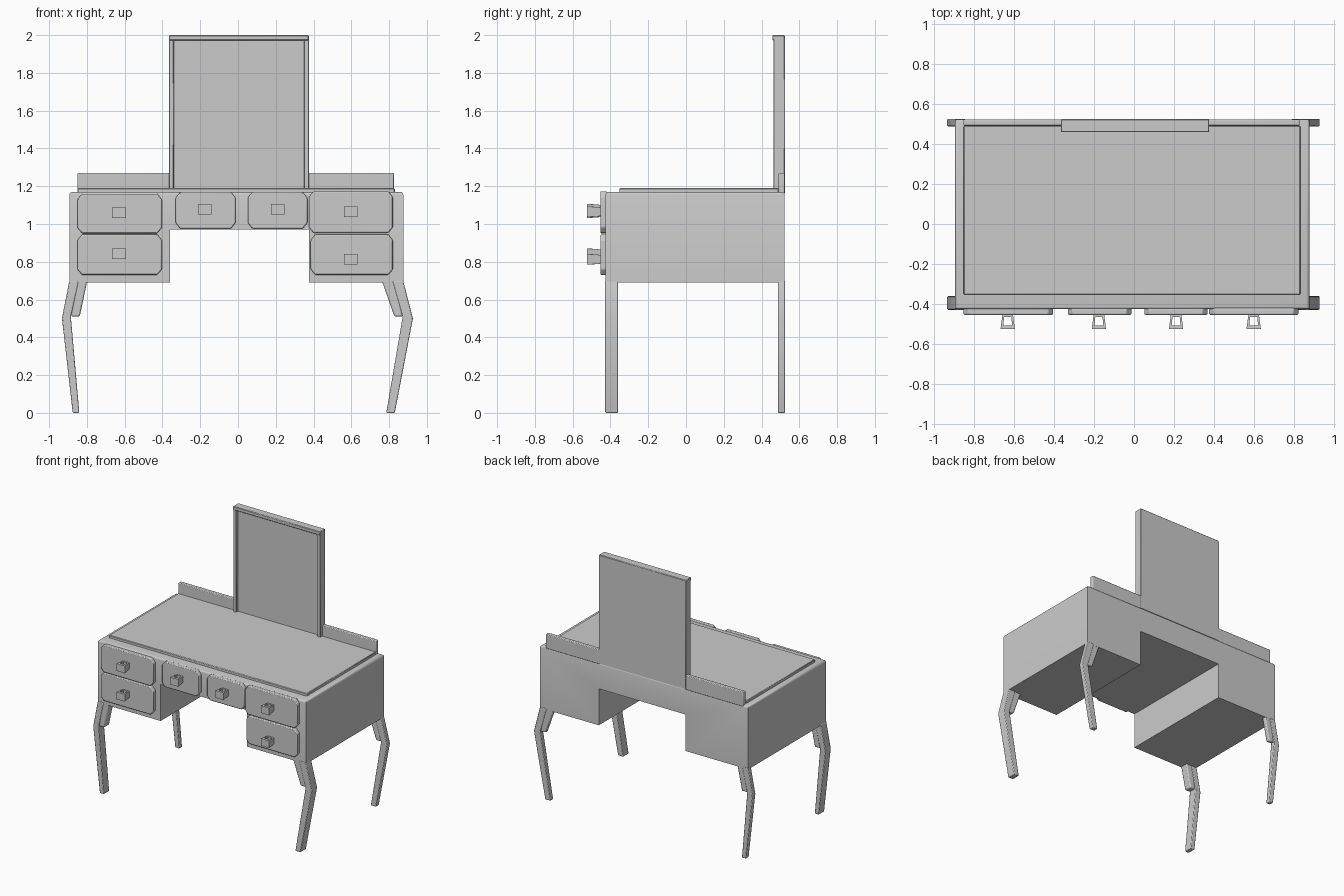
import bpy, bmesh, math
from mathutils import Vector

if "Cube" in bpy.data.objects:
    bpy.data.objects.remove(bpy.data.objects["Cube"])


def finish(name, bm, bevel=0.0, segs=2):
    bmesh.ops.remove_doubles(bm, verts=bm.verts, dist=1e-5)
    bmesh.ops.recalc_face_normals(bm, faces=bm.faces)
    me = bpy.data.meshes.new(name)
    bm.to_mesh(me)
    bm.free()
    ob = bpy.data.objects.new(name, me)
    bpy.context.collection.objects.link(ob)
    if bevel:
        m = ob.modifiers.new("soft_edges", 'BEVEL')
        m.width, m.segments, m.limit_method = bevel, segs, 'ANGLE'
    return ob


def prism(name, pts, y0, y1, bevel=0.0, segs=2):
    """Extrude an x-z outline from y0 to y1."""
    bm = bmesh.new()
    f = bm.faces.new([bm.verts.new((x, y0, z)) for x, z in pts])
    r = bmesh.ops.extrude_face_region(bm, geom=[f])
    vs = [v for v in r["geom"] if isinstance(v, bmesh.types.BMVert)]
    bmesh.ops.translate(bm, verts=vs, vec=(0, y1 - y0, 0))
    return finish(name, bm, bevel, segs)


def box(name, x0, x1, y0, y1, z0, z1, bevel=0.0, segs=2):
    return prism(name, [(x0, z0), (x1, z0), (x1, z1), (x0, z1)], y0, y1, bevel, segs)


# Carcass with an open knee hole, upper edges of front and sides rounded
body = prism("desk_body", [(-.893, .69), (-.36, .69), (-.36, .97), (.375, .97), (.375, .69),
                           (.875, .69), (.875, 1.17), (-.893, 1.17)], -.425, .522)
bm = bmesh.new()
bm.from_mesh(body.data)
edges = []
for e in bm.edges:
    a, b = e.verts[0].co, e.verts[1].co
    side = abs(a.x) > .8 and abs(b.x) > .8
    if a.z > 1.1 and b.z > 1.1 and (side or (a.y < 0 and b.y < 0)):
        edges.append(e)
bmesh.ops.bevel(bm, geom=edges, offset=.015, segments=3, profile=.5, affect='EDGES')
bm.to_mesh(body.data)
bm.free()

# Table top, back rail
box("table_top", -.85, .83, -.352, .49, 1.16, 1.19, .004, 1)
box("back_rail_left", -.85, -.36, .49, .522, 1.16, 1.27, .005)
box("back_rail_right", .37, .825, .49, .522, 1.16, 1.27, .005)

# Mirror: back panel, two stiles and a top bar
box("mirror_panel", -.362, .373, .488, .523, 1.165, 1.99)
box("mirror_stile_left", -.365, -.34, .463, .523, 1.18, 1.985, .003, 1)
box("mirror_stile_right", .35, .375, .463, .523, 1.18, 1.985, .003, 1)
box("mirror_top_bar", -.365, .375, .458, .523, 1.972, 2.0, .004, 1)


def drawer(name, x0, x1, z0, z1):
    c, d = .025, .03
    prism(name, [(x0 + c, z0), (x1 - c, z0), (x1, z0 + d), (x1, z1 - d),
                 (x1 - c, z1), (x0 + c, z1), (x0, z1 - d), (x0, z0 + d)],
          -.453, -.42, .006, 2)


def handle(name, x, z):
    """Flared square loop, open from above."""
    bm = bmesh.new()
    outer = [(-.026, -.45), (.026, -.45), (.036, -.525), (-.036, -.525)]
    inner = [(-.018, -.464), (.018, -.464), (.022, -.506), (-.022, -.506)]
    rings = []
    for s in (-1, 1):
        for loop in (outer, inner):
            rings.append([bm.verts.new((x + px, py, z + s * (.028 if py < -.49 else .023)))
                          for px, py in loop])
    ob, ib, ot, it = rings
    for i in range(4):
        j = (i + 1) % 4
        for p, q in ((ob, ib), (ot, it), (ob, ot), (ib, it)):
            bm.faces.new((p[i], p[j], q[j], q[i]))
    finish(name, bm)


# Six drawers: x range, z range, handle centre
drawers = {
    "upper_left": (-.85, -.403, .95, 1.16, -.63, 1.06),
    "lower_left": (-.85, -.403, .73, .945, -.63, .842),
    "middle_left": (-.33, -.013, .975, 1.17, -.175, 1.078),
    "middle_right": (.052, .367, .975, 1.17, .21, 1.078),
    "upper_right": (.375, .82, .953, 1.173, .597, 1.065),
    "lower_right": (.385, .82, .73, .945, .597, .813),
}
for key, (x0, x1, z0, z1, hx, hz) in drawers.items():
    drawer("drawer_" + key, x0, x1, z0, z1)
    handle("handle_" + key, hx, hz)

# Bowed legs with a small knee bracket, front and back
left_leg = [(-.893, .70), (-.895, .69), (-.932, .50), (-.875, 0), (-.84, 0),
            (-.885, .51), (-.845, .69), (-.845, .70)]
left_knee = [(-.86, .70), (-.884, .51), (-.838, .51), (-.80, .69), (-.80, .70)]
right_leg = [(.875, .70), (.877, .69), (.926, .50), (.83, 0), (.785, 0),
             (.872, .51), (.82, .69), (.82, .70)]
right_knee = [(.84, .70), (.872, .51), (.828, .51), (.765, .69), (.765, .70)]
for place, y0, y1 in (("front", -.428, -.36), ("back", .487, .524)):
    for side, leg, knee in (("left", left_leg, left_knee), ("right", right_leg, right_knee)):
        prism(f"{place}_{side}_leg", leg, y0, y1, .005)
        prism(f"{place}_{side}_knee_bracket", knee, y0 + .003, y1 - .003, .008)

# Smooth shading with sharp edges kept
for ob in bpy.data.objects:
    ob.select_set(True)
    bpy.context.view_layer.objects.active = ob
bpy.ops.object.shade_smooth_by_angle(angle=math.radians(35))
